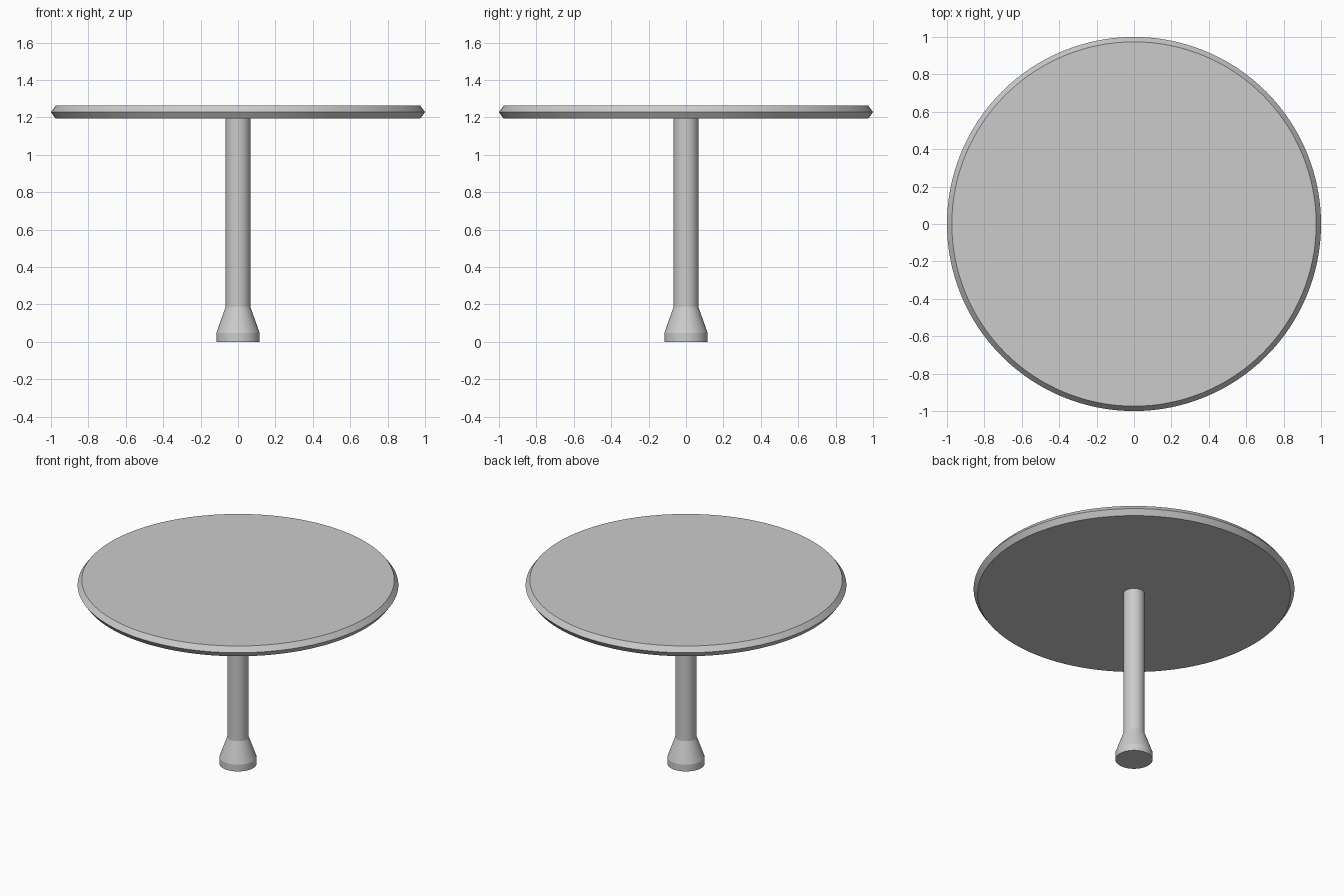
import bpy, bmesh
from math import cos, sin, pi, radians

if "Cube" in bpy.data.objects:
    bpy.data.objects.remove(bpy.data.objects["Cube"])


def lathe(name, profile, sides):
    """Closed solid of revolution from (radius, z) points, bottom to top."""
    bm = bmesh.new()
    rings = [[bm.verts.new((r * cos(2 * pi * i / sides), r * sin(2 * pi * i / sides), z))
              for i in range(sides)] for r, z in profile]
    for a, b in zip(rings, rings[1:]):
        for i in range(sides):
            j = (i + 1) % sides
            bm.faces.new((a[i], a[j], b[j], b[i]))
    bm.faces.new(rings[0][::-1])
    bm.faces.new(rings[-1])
    mesh = bpy.data.meshes.new(name)
    bm.to_mesh(mesh)
    bm.free()
    obj = bpy.data.objects.new(name, mesh)
    bpy.context.collection.objects.link(obj)
    bpy.ops.object.select_all(action='DESELECT')
    obj.select_set(True)
    bpy.context.view_layer.objects.active = obj
    bpy.ops.object.shade_smooth_by_angle(angle=radians(15))
    return obj


# Round top with a bevelled rim
lathe("table_top", [(0.975, 1.193), (1.0, 1.229), (0.974, 1.263)], 128)

# Pedestal: foot disc, taper and straight column
lathe("pedestal", [(0.116, 0.0), (0.116, 0.047), (0.067, 0.185), (0.067, 1.193)], 64)
